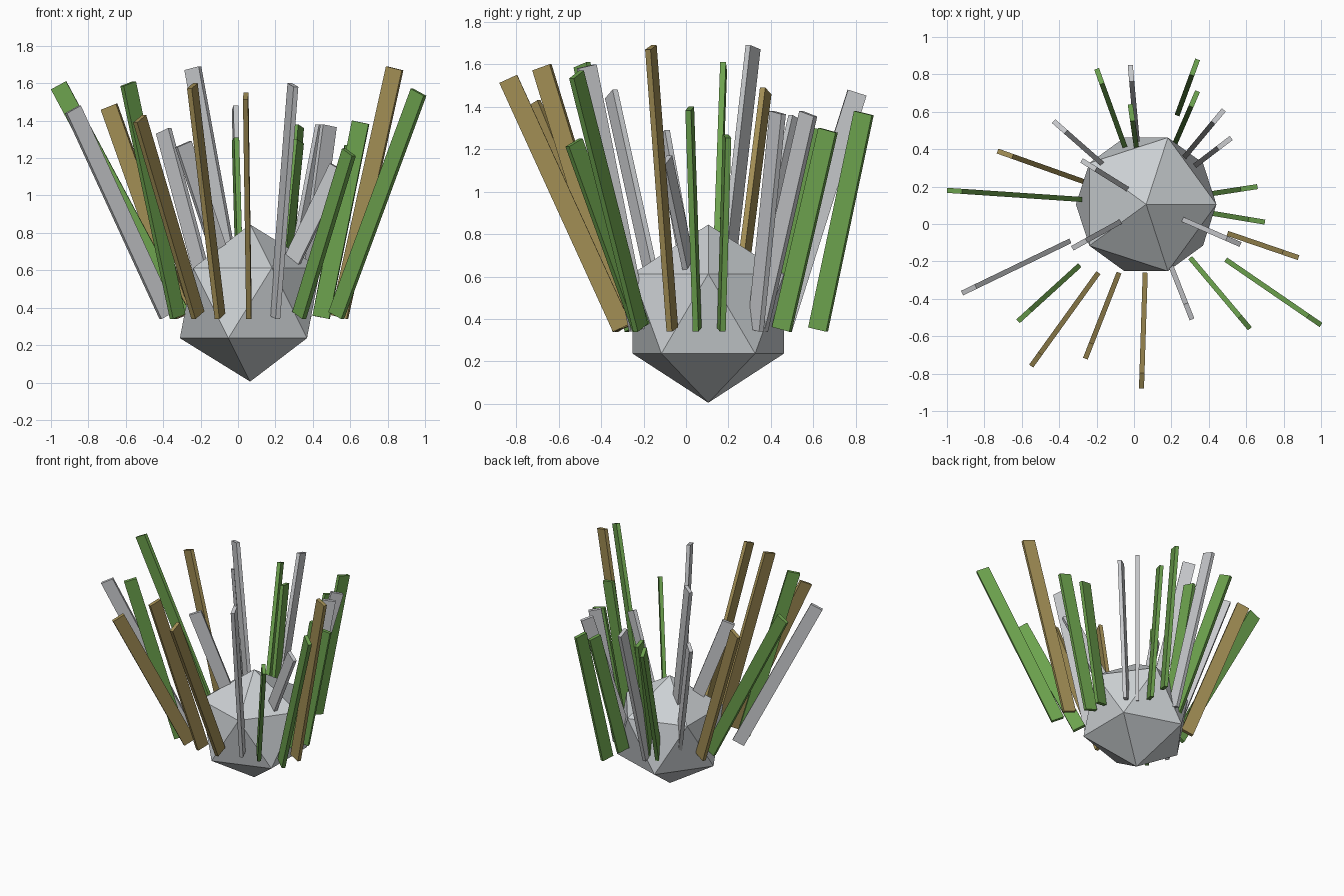
import bpy
from mathutils import Vector, Matrix

default_cube = bpy.data.objects.get("Cube")
if default_cube:
    bpy.data.objects.remove(default_cube, do_unlink=True)

BLADE_WIDTH = 0.092
BLADE_THICKNESS = 0.027
GROUND_END = 0.34


def make_material(name, red, green, blue):
    material = bpy.data.materials.new(name)
    material.use_nodes = True
    colour = (red, green, blue, 1)
    material.diffuse_color = colour
    material.node_tree.nodes["Principled BSDF"].inputs["Base Color"].default_value = colour
    return material


def add_blade(name, material, tip_x, tip_y, top, base_x, base_y):
    """Flat bar leaning outward; tip is its outer top corner, base its inner bottom corner."""
    tip = Vector((tip_x, tip_y, 0))
    base = Vector((base_x, base_y, 0))
    outward = (tip - base).normalized()
    # Move from the corners to the centres of the two ends
    run = (tip - base).length - BLADE_WIDTH
    rise = top - GROUND_END
    lean = Vector((run, rise)).normalized()
    half_reach = BLADE_WIDTH / 2 * lean.y
    half_drop = BLADE_WIDTH / 2 * lean.x
    start = base + outward * half_reach + Vector((0, 0, GROUND_END + half_drop))
    end = tip - outward * half_reach + Vector((0, 0, top - half_drop))
    # Thin side faces sideways, wide side points away from the centre
    axis = (end - start).normalized()
    side = Vector((0, 0, 1)).cross(outward).normalized()
    wide = side.cross(axis)
    matrix = Matrix((wide, side, axis)).transposed().to_4x4()
    matrix.translation = (start + end) / 2
    bpy.ops.mesh.primitive_cube_add(size=1)
    blade = bpy.context.object
    blade.name = name
    blade.data.transform(Matrix.Diagonal((BLADE_WIDTH, BLADE_THICKNESS, (end - start).length, 1)))
    blade.matrix_world = matrix
    blade.data.materials.append(material)


# Faceted rock in the middle
stone = make_material("stone grey", 0.60, 0.63, 0.65)
bpy.ops.mesh.primitive_ico_sphere_add(subdivisions=1, radius=0.42, location=(0.065, 0.105, 0.425))
rock = bpy.context.object
rock.name = "rock"
rock.data.materials.append(stone)

# Grass blades by colour: tip x, tip y, top height, base x, base y
green_blades = [
    (-1.0, 0.18, 1.61, -0.26, 0.13),
    (-0.62, -0.52, 1.61, -0.29, -0.22),
    (-0.2, 0.83, 1.37, -0.03, 0.36),
    (-0.02, 0.64, 1.31, 0.02, 0.36),
    (0.34, 0.88, 1.38, 0.23, 0.58),
    (0.34, 0.71, 1.3, 0.21, 0.41),
    (0.66, 0.2, 1.27, 0.4, 0.16),
    (0.7, 0.01, 1.4, 0.4, 0.06),
    (0.62, -0.56, 1.25, 0.3, -0.18),
    (1.0, -0.54, 1.57, 0.49, -0.19),
]
brown_blades = [
    (-0.55, -0.76, 1.43, -0.19, -0.26),
    (-0.26, -0.72, 1.6, -0.08, -0.26),
    (0.04, -0.88, 1.55, 0.06, -0.26),
    (-0.73, 0.39, 1.49, -0.25, 0.22),
    (0.88, -0.18, 1.69, 0.5, -0.05),
]
grey_blades = [
    (-0.92, -0.37, 1.48, -0.34, -0.09),
    (-0.43, 0.55, 1.36, -0.1, 0.26),
    (-0.28, 0.34, 1.69, 0.04, 0.14),
    (-0.33, -0.13, 1.29, 0.05, 0.08),
    (-0.02, 0.85, 1.48, 0.02, 0.41),
    (0.48, 0.61, 1.38, 0.23, 0.31),
    (0.52, 0.46, 1.38, 0.31, 0.3),
    (0.57, -0.11, 1.17, 0.11, 0.09),
    (0.31, -0.51, 1.6, 0.18, -0.18),
]

groups = (
    ("green_blade", make_material("leaf green", 0.15, 0.36, 0.075), green_blades),
    ("brown_blade", make_material("straw brown", 0.36, 0.27, 0.09), brown_blades),
    ("grey_blade", make_material("pale grey", 0.58, 0.59, 0.61), grey_blades),
)
for label, material, blades in groups:
    for number, blade in enumerate(blades):
        add_blade(f"{label}_{number}", material, *blade)
